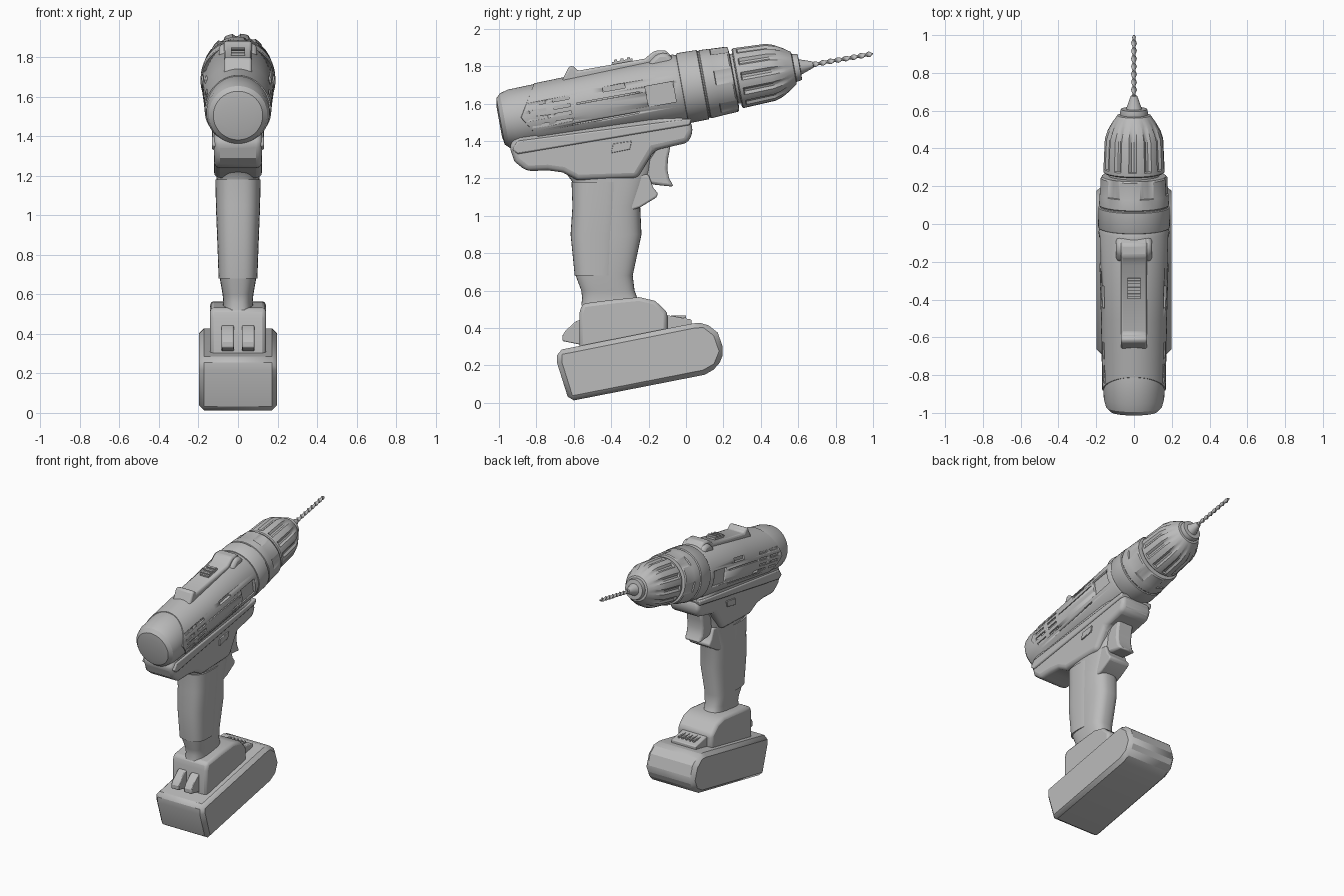
import bpy, bmesh, math
from math import sin, cos, pi, radians
from mathutils import Vector

cube = bpy.data.objects.get("Cube")
if cube:
    bpy.data.objects.remove(cube, do_unlink=True)

grey = bpy.data.materials.new("plain grey")
grey.use_nodes = True
GREY = (0.5, 0.5, 0.5, 1)
grey.diffuse_color = GREY
grey.node_tree.nodes["Principled BSDF"].inputs["Base Color"].default_value = GREY

TILT, AXIS_Z = radians(10.3), 1.685   # barrel axis


def finish(name, bm, bevel=0, segments=2, tilted=False, smooth=30):
    bmesh.ops.recalc_face_normals(bm, faces=bm.faces)
    mesh = bpy.data.meshes.new(name)
    bm.to_mesh(mesh)
    bm.free()
    ob = bpy.data.objects.new(name, mesh)
    bpy.context.collection.objects.link(ob)
    mesh.materials.append(grey)
    if tilted:
        ob.location.z = AXIS_Z
        ob.rotation_euler.x = TILT
    bpy.ops.object.select_all(action='DESELECT')
    ob.select_set(True)
    bpy.context.view_layer.objects.active = ob
    if bevel:
        mod = ob.modifiers.new("bevel", 'BEVEL')
        mod.width, mod.segments, mod.limit_method = bevel, segments, 'ANGLE'
        mod.angle_limit = radians(35)
    if smooth:
        bpy.ops.object.shade_smooth_by_angle(angle=radians(smooth))
    return ob


def loft(name, rings, **kw):
    """Skin a list of equal-length rings and cap both ends."""
    bm = bmesh.new()
    rows = [[bm.verts.new(p) for p in ring] for ring in rings]
    n = len(rows[0])
    for a, b in zip(rows, rows[1:]):
        for i in range(n):
            j = (i + 1) % n
            bm.faces.new((a[i], a[j], b[j], b[i]))
    bm.faces.new(rows[0])
    bm.faces.new(rows[-1])
    return finish(name, bm, **kw)


def barrel(name, profile, n=72, radius=lambda k, i, r: r, shift=lambda k, a: 0):
    """Turn (distance, radius) pairs around the barrel axis."""
    rings = []
    for k, (t, r) in enumerate(profile):
        ring = []
        for i in range(n):
            a = 2 * pi * i / n
            q = radius(k, i, r)
            ring.append((q * cos(a), t + shift(k, a), q * sin(a)))
        rings.append(ring)
    return loft(name, rings, tilted=True)


def plate(name, pts, half, x=0, **kw):
    """Extrude a side profile of (y, z) points across x."""
    bm = bmesh.new()
    f = bm.faces.new([bm.verts.new((x - half, y, z)) for y, z in pts])
    g = bmesh.ops.extrude_face_region(bm, geom=[f])
    bmesh.ops.translate(bm, vec=(2 * half, 0, 0),
                        verts=[v for v in g['geom'] if isinstance(v, bmesh.types.BMVert)])
    return finish(name, bm, **kw)


def boxes(name, items, **kw):
    """Boxes given as (centre, size) joined in one mesh."""
    bm = bmesh.new()
    for c, s in items:
        vs = bmesh.ops.create_cube(bm, size=1)['verts']
        for v in vs:
            v.co = Vector(c) + Vector([p * q for p, q in zip(v.co, s)])
    return finish(name, bm, **kw)


def column(name, sections, power=2.8, n=40):
    """Upright loft of rounded sections (z, back, front, half width)."""
    rings = []
    for z, y0, y1, w in sections:
        ring = []
        for i in range(n):
            c, s = cos(2 * pi * i / n), sin(2 * pi * i / n)
            ring.append((math.copysign(abs(c) ** (2 / power), c) * w,
                         (y0 + y1) / 2 + math.copysign(abs(s) ** (2 / power), s) * (y1 - y0) / 2, z))
        rings.append(ring)
    return loft(name, rings, smooth=40)


# Motor housing: rear cap, and an outer shell with a pointed rear edge
barrel("rear_cap", [(-1.015, .08), (-1.008, .125), (-.985, .148), (-.94, .16),
                    (-.8, .164), (-.74, .15), (-.02, .15)])
shell = barrel("motor_shell", [(-.9, .155), (-.895, .168), (-.5, .175), (-.04, .187), (-.02, .18)],
               shift=lambda k, a: .1 * abs(sin(a)) if k < 2 else 0)

# Vents, grooves and side recess cut in the shell
slots = [((t, u), (.09, .016)) for t in (-.8, -.67) for u in (.06, .02, -.02, -.06)]
slots += [((-.38, .07), (.12, .026)), ((-.42, .02), (.34, .007)),
          ((-.45, -.085), (.36, .007)), ((-.14, -.01), (.15, .11))]
cuts = []
for (t, u), (length, height) in slots:
    surface = math.sqrt(.178 ** 2 - u * u)
    for side in (-1, 1):
        cuts.append(((side * (surface + .035), t, u), (.1, length, height)))
cutter = boxes("slot_cutter", cuts, tilted=True)
cutter.hide_render = True
cutter.hide_set(True)
mod = shell.modifiers.new("slots", 'BOOLEAN')
mod.operation, mod.object, mod.solver = 'DIFFERENCE', cutter, 'EXACT'

# Clutch collar with notched front band
barrel("clutch_ring", [(-.025, .17), (-.02, .186), (-.012, .19), (.09, .188), (.094, .181), (.1, .181),
                       (.104, .185), (.16, .182), (.163, .181), (.25, .177), (.258, .17), (.262, .13)],
       radius=lambda k, i, r: r - .008 if k in (8, 9) and i % 12 < 4 else r)
barrel("chuck_neck", [(.2, .135), (.3, .135)], n=48)

# Fluted chuck, nose and drill bit
barrel("chuck", [(.275, .13), (.276, .155), (.282, .162), (.3, .162), (.305, .162), (.46, .155),
                 (.5, .142), (.545, .116), (.585, .088), (.592, .06)],
       radius=lambda k, i, r: r - .012 if 4 <= k <= 6 and i % 6 < 2 else r)
barrel("chuck_nose", [(.57, .07), (.595, .075), (.618, .07), (.62, .042), (.63, .038),
                      (.69, .017), (.692, .008)], n=32)
bit = []
for k in range(61):
    turn, size = k * .42, 1 if k < 58 else (61 - k) / 3.5
    bit.append([(.015 * size * cos(a) * cos(turn) - .008 * size * sin(a) * sin(turn), .68 + k * .0056,
                 .015 * size * cos(a) * sin(turn) + .008 * size * sin(a) * cos(turn))
                for a in [2 * pi * i / 12 for i in range(12)]])
loft("drill_bit", bit, tilted=True)

# Top rail with gear switch
plate("top_rail", [(-.67, 1.71), (-.625, 1.80), (-.6, 1.80), (-.58, 1.775), (-.22, 1.84), (-.17, 1.882),
                   (-.11, 1.885), (-.065, 1.84), (-.07, 1.75), (-.64, 1.65)], .07, bevel=.014)
plate("rail_front_flare", [(-.2, 1.82), (-.15, 1.868), (-.1, 1.87), (-.06, 1.83), (-.07, 1.72), (-.2, 1.72)],
      .095, bevel=.02)
boxes("gear_switch", [((0, -.02 + t, .196 + h), (.07, length, .03))
                      for t, length, h in ((-.29, .11, -.006), (-.325, .016, .004),
                                           (-.29, .016, .004), (-.255, .016, .004))], tilted=True)

# Lower housing under the motor
plate("lower_housing", [(-.945, 1.37), (-.917, 1.29), (-.853, 1.238), (-.74, 1.243), (-.66, 1.232),
                        (-.58, 1.19), (-.26, 1.2), (-.17, 1.35), (.01, 1.39), (.04, 1.45),
                        (.02, 1.52), (-.3, 1.55), (-.9, 1.45)], .122, bevel=.03, segments=3)
plate("housing_ledge", [(-.93, 1.355), (-.9, 1.33), (.02, 1.485), (.03, 1.52), (-.9, 1.4)], .132, bevel=.008)
for side in (-1, 1):
    plate("direction_button", [(-.4, 1.335), (-.3, 1.355), (-.29, 1.4), (-.39, 1.385)],
          .008, x=side * .123, bevel=.003)

# Handle with raised rubber grip
handle = [(.52, -.56, -.23, .078), (.56, -.555, -.26, .074), (.6, -.56, -.275, .078),
          (.68, -.59, -.285, .092), (.9, -.612, -.238, .1), (1.05, -.602, -.245, .106),
          (1.18, -.607, -.2, .108), (1.24, -.65, -.18, .11), (1.3, -.72, -.17, .113), (1.4, -.8, -.1, .115)]
column("handle", handle)
column("rubber_grip", [(z, y0 - .005, -.36 + (z - .68) * .1, w + .006) for z, y0, y1, w in handle[3:7]])
plate("finger_stop", [(-.32, 1.02), (-.245, 1.045), (-.155, 1.1), (-.15, 1.12), (-.175, 1.15),
                      (-.2, 1.22), (-.32, 1.22)], .085, bevel=.02, segments=3)
plate("trigger", [(-.24, 1.38), (-.08, 1.39), (-.095, 1.31), (-.1, 1.25), (-.09, 1.2), (-.065, 1.155),
                  (-.16, 1.165), (-.24, 1.18)], .065, bevel=.015)

# Foot, charge display and battery latches
plate("foot", [(-.555, .53), (-.57, .48), (-.57, .28), (-.1, .37), (-.1, .485), (-.165, .545),
               (-.25, .565), (-.4, .55)], .142, bevel=.02)
plate("charge_display", [(-.11, .47), (.03, .445), (.03, .40), (-.11, .38)], .1, bevel=.006)
boxes("display_ribs", [((x, -.04, .46), (.012, .08, .012)) for x in (-.06, -.03, 0, .03, .06)])
for side in (-1, 1):
    plate("battery_latch", [(-.66, .33), (-.56, .31), (-.55, .45), (-.59, .435), (-.645, .385), (-.66, .36)],
          .031, x=side * .052, bevel=.006)

# Battery pack
plate("battery", [(-.69, .28), (-.69, .215), (-.625, .008), (.1, .15), (.17, .19), (.205, .275),
                  (.17, .375), (.1, .43), (.04, .425)], .198, bevel=.026, segments=1, smooth=25)
